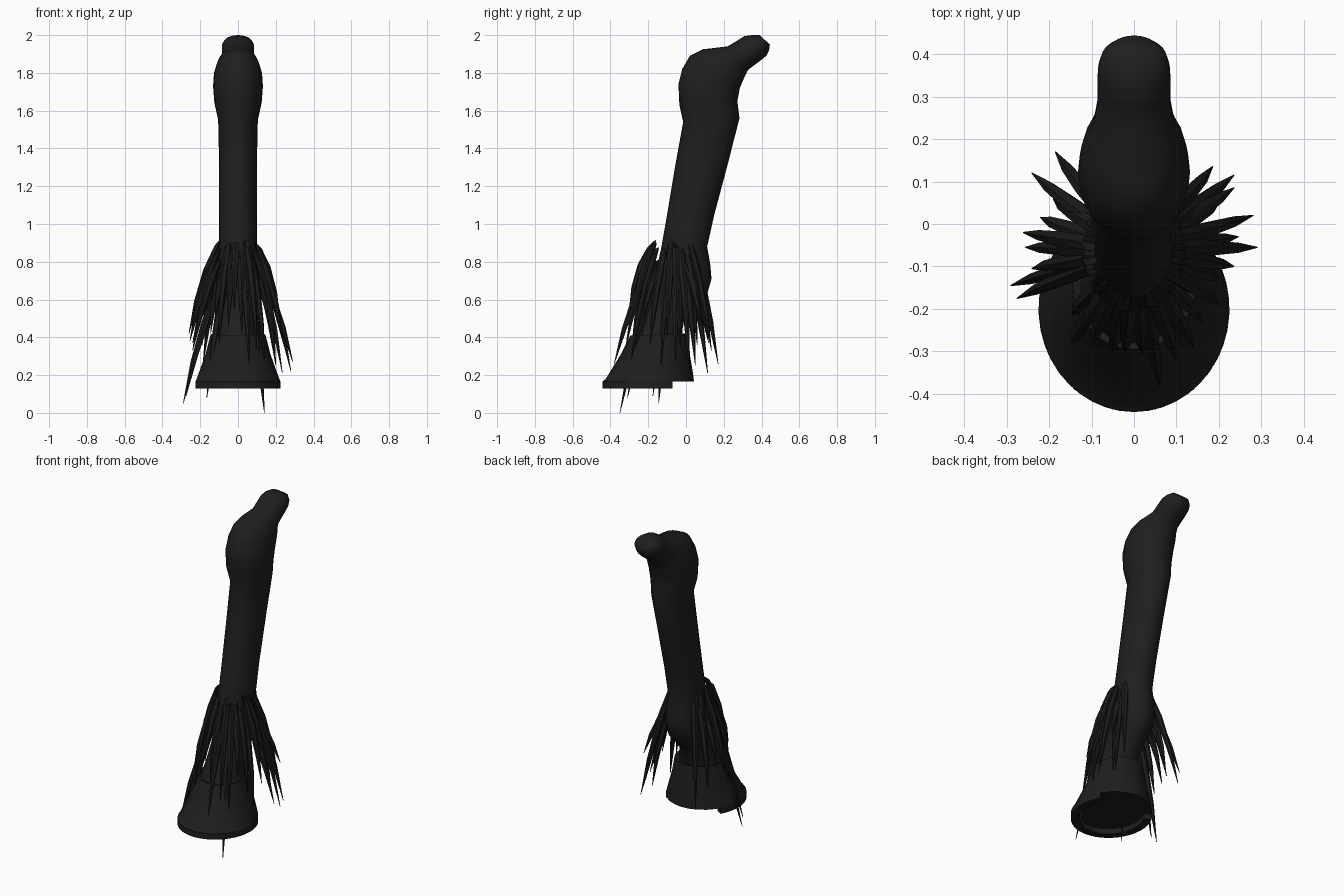
import bpy, bmesh, math, random
from mathutils import Vector

if "Cube" in bpy.data.objects:
    bpy.data.objects.remove(bpy.data.objects["Cube"])

random.seed(4)


def material(name, value):
    m = bpy.data.materials.new(name)
    m.diffuse_color = (value, value, value, 1)
    m.use_nodes = True
    m.node_tree.nodes["Principled BSDF"].inputs["Base Color"].default_value = m.diffuse_color
    return m


COAT = material("black coat", 0.0135)
HORN = material("black horn", 0.013)
HAIR = material("black hair", 0.0115)


def add_loft(bm, rings, cap_start=True):
    """Skin a list of point rings and close the ends."""
    loops = [[bm.verts.new(p) for p in ring] for ring in rings]
    n = len(loops[0])
    for a, b in zip(loops, loops[1:]):
        for i in range(n):
            j = (i + 1) % n
            bm.faces.new((a[i], a[j], b[j], b[i]))
    if cap_start:
        bm.faces.new(loops[0][::-1])
    bm.faces.new(loops[-1])


def finish(name, bm, mat, angle):
    bmesh.ops.recalc_face_normals(bm, faces=bm.faces)
    me = bpy.data.meshes.new(name)
    bm.to_mesh(me)
    bm.free()
    me.materials.append(mat)
    ob = bpy.data.objects.new(name, me)
    bpy.context.collection.objects.link(ob)
    bpy.context.view_layer.objects.active = ob
    ob.select_set(True)
    bpy.ops.object.shade_smooth_by_angle(angle=math.radians(angle))
    ob.select_set(False)
    return ob


def section(yf, zf, yb, zb, rx, n=24):
    """Elliptical ring between a front point and a back point."""
    f, b = Vector((0, yf, zf)), Vector((0, yb, zb))
    mid, half = (f + b) / 2, (b - f) / 2
    return [mid + half * math.cos(2 * math.pi * i / n)
            + Vector((rx * math.sin(2 * math.pi * i / n), 0, 0)) for i in range(n)]


# Leg: pastern, fetlock, shaft, joint and upper knob
leg_sections = [
    (-.290, .38, -.03, .38, .132), (-.245, .50, -.01, .49, .105),
    (-.205, .59, .060, .57, .104), (-.180, .65, .110, .62, .110),
    (-.160, .73, .135, .71, .112), (-.145, .80, .128, .79, .108),
    (-.130, .88, .112, .88, .102), (-.100, 1.05, .150, 1.05, .10),
    (-.055, 1.32, .222, 1.32, .10), (-.015, 1.54, .283, 1.56, .105),
    (-.035, 1.63, .272, 1.65, .125), (-.040, 1.74, .285, 1.72, .132),
    (-.020, 1.82, .310, 1.78, .127), (.020, 1.89, .325, 1.81, .112),
    (.090, 1.925, .340, 1.825, .098), (.220, 1.94, .360, 1.84, .086),
    (.270, 1.97, .400, 1.87, .086), (.310, 1.995, .425, 1.89, .085),
    (.350, 2.0, .440, 1.92, .076), (.390, 2.0, .444, 1.95, .052),
]
bm = bmesh.new()
add_loft(bm, [section(*s) for s in leg_sections])
finish("leg", bm, COAT, 60)

# Hoof: flared wall with a flat sole
hoof_sections = [
    (-.27, .405, -.03, .405, .12), (-.295, .41, .01, .42, .145),
    (-.345, .31, .02, .31, .172), (-.425, .18, .04, .19, .217),
    (-.443, .165, .042, .165, .225),
]
bm = bmesh.new()
add_loft(bm, [section(*s, n=28) for s in hoof_sections])
finish("hoof", bm, HORN, 40)

# Curved plate under the hoof, open at the heel
bm = bmesh.new()
arc = []
for i in range(29):
    t = math.radians(148 + 244 * i / 28)
    c, s = math.cos(t), math.sin(t)
    arc.append([(rx * c, -.2 + ry * s, z) for rx, ry, z in
                ((.225, .243, .166), (.225, .243, .13), (.18, .198, .13), (.18, .198, .166))])
add_loft(bm, arc)
finish("hoof_plate", bm, HORN, 40)

# Feather: long tapering tufts sweeping down from the fetlock, given by their tips
tips = [
    # left side
    (-.185, .17, .26), (-.24, .12, .37), (-.22, .015, .48), (-.26, -.02, .42),
    (-.255, -.055, .38), (-.24, -.105, .33), (-.29, -.145, .05), (-.275, -.175, .09),
    (-.20, -.06, .55), (-.19, .06, .36), (-.23, -.03, .56), (-.21, -.10, .45),
    # right side
    (.185, .135, .33), (.235, .115, .21), (.235, .085, .46), (.28, .02, .22),
    (.245, -.03, .35), (.29, -.055, .27), (.235, -.10, .40), (.20, -.19, .36),
    (.20, .05, .25), (.22, -.05, .50), (.20, -.13, .26),
    # front
    (-.145, -.215, .42), (-.10, -.285, .37), (-.05, -.30, .46), (-.12, -.25, .5),
    (-.02, -.30, .55), (.02, -.305, .42), (.06, -.38, .26), (.10, -.32, .34),
    (.14, -.29, .28), (.16, -.23, .48), (-.165, -.31, .08), (.14, -.35, 0),
    (.05, -.30, .50),
]
bm = bmesh.new()
for k, t in enumerate(tips):
    tip = Vector(t)
    a = math.atan2((tip.y + .06) / .13, tip.x / .10)
    top = .91 - .05 * (k % 3) - random.uniform(0, .03)
    if tip.z < .1:
        top = .68
    root = Vector((.105 * math.cos(a), -.06 + .13 * math.sin(a), top))
    out = Vector((math.cos(a), math.sin(a), 0))
    side = out.cross(Vector((0, 0, 1)))
    rings = []
    for u, r in ((0, .02), (.3, .02), (.65, .014), (1, .0015)):
        c = root.lerp(tip, u) + out * .06 * u * (1 - u)
        rings.append([c + r * (out * math.cos(q) + side * math.sin(q))
                      + Vector((0, 0, -.02 * math.cos(q) if u == 0 else 0))
                      for q in (2 * math.pi * i / 6 for i in range(6))])
    add_loft(bm, rings, cap_start=False)
finish("feather_hair", bm, HAIR, 35)
